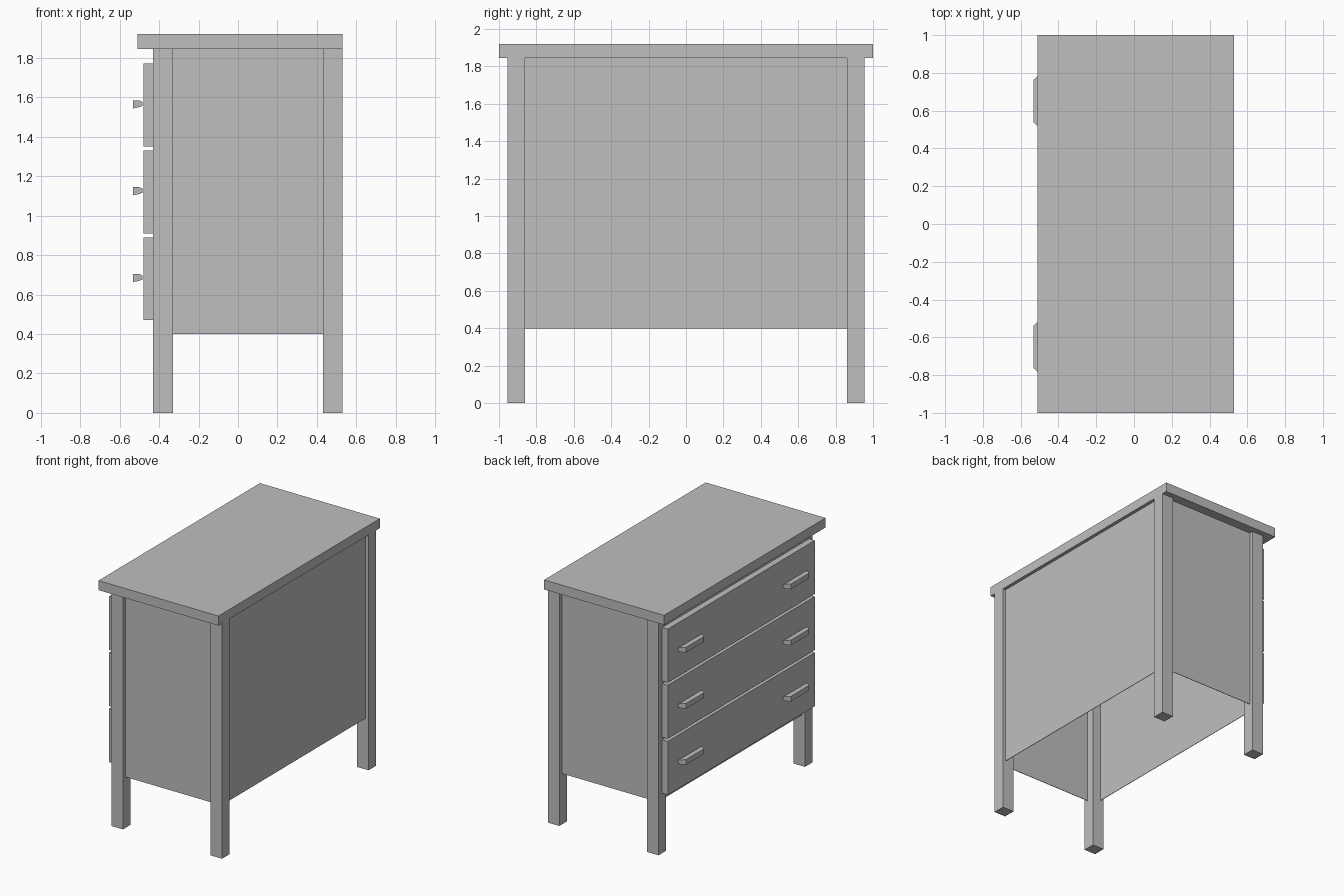
import bpy, bmesh

if "Cube" in bpy.data.objects:
    bpy.data.objects.remove(bpy.data.objects["Cube"], do_unlink=True)

grey = bpy.data.materials.new("plain grey")
grey.use_nodes = True
grey.diffuse_color = (0.52, 0.52, 0.52, 1)
grey.node_tree.nodes["Principled BSDF"].inputs["Base Color"].default_value = (0.52, 0.52, 0.52, 1)


def finish(name, bm):
    bmesh.ops.recalc_face_normals(bm, faces=bm.faces)
    mesh = bpy.data.meshes.new(name)
    bm.to_mesh(mesh)
    bm.free()
    mesh.materials.append(grey)
    obj = bpy.data.objects.new(name, mesh)
    bpy.context.collection.objects.link(obj)
    return obj


def box(name, x, y, z):
    """Box from (low, high) ranges on each axis."""
    bm = bmesh.new()
    bmesh.ops.create_cube(bm, size=1)
    for v in bm.verts:
        for axis, (low, high) in enumerate((x, y, z)):
            v.co[axis] = high if v.co[axis] > 0 else low
    return finish(name, bm)


def handle(name, y, z):
    """Pull: a side profile run along y, narrowing toward its outer face."""
    profile = [(-0.533, -0.022), (-0.533, 0.019), (-0.50, 0.019),
               (-0.485, 0.012), (-0.485, -0.009), (-0.50, -0.015)]
    bm = bmesh.new()
    ends = []
    for side in (-1, 1):
        ends.append([bm.verts.new((px, y + side * (0.14 + min(0, px + 0.505)), z + pz))
                     for px, pz in profile])
    for ring in ends:
        bm.faces.new(ring)
    count = len(profile)
    for i in range(count):
        j = (i + 1) % count
        bm.faces.new((ends[0][i], ends[0][j], ends[1][j], ends[1][i]))
    return finish(name, bm)


TOP = 1.845    # underside of the tabletop
LOW = 0.40     # lower edge of the carcass panels
THIN = 0.004

box("tabletop", (-0.51, 0.53), (-1, 1), (TOP, 1.92))

# Legs and end panels, mirrored across y
for side, word in ((-1, "front"), (1, "back")):
    y_range = sorted((side * 0.86, side * 0.955))
    box(word + "_drawer_side_leg", (-0.43, -0.33), y_range, (0, TOP))
    box(word + "_plain_side_leg", (0.43, 0.53), y_range, (0, TOP))
    box(word + "_end_panel", (-0.34, 0.44), sorted((side * 0.925, side * (0.925 - THIN))), (LOW, TOP))

# Long panels, set in a little from the legs
box("plain_side_panel", (0.504 - THIN, 0.504), (-0.87, 0.87), (LOW, TOP))
box("drawer_side_panel", (-0.404, -0.404 + THIN), (-0.87, 0.87), (LOW, TOP))

# Drawer fronts with two pulls each
for i in range(3):
    base = 0.47 + 0.44 * i
    box(f"drawer_front_{i + 1}", (-0.48, -0.43), (-0.91, 0.91), (base, base + 0.42))
    for side, word in ((-1, "front"), (1, "back")):
        handle(f"{word}_handle_{i + 1}", side * 0.65, base + 0.215)
